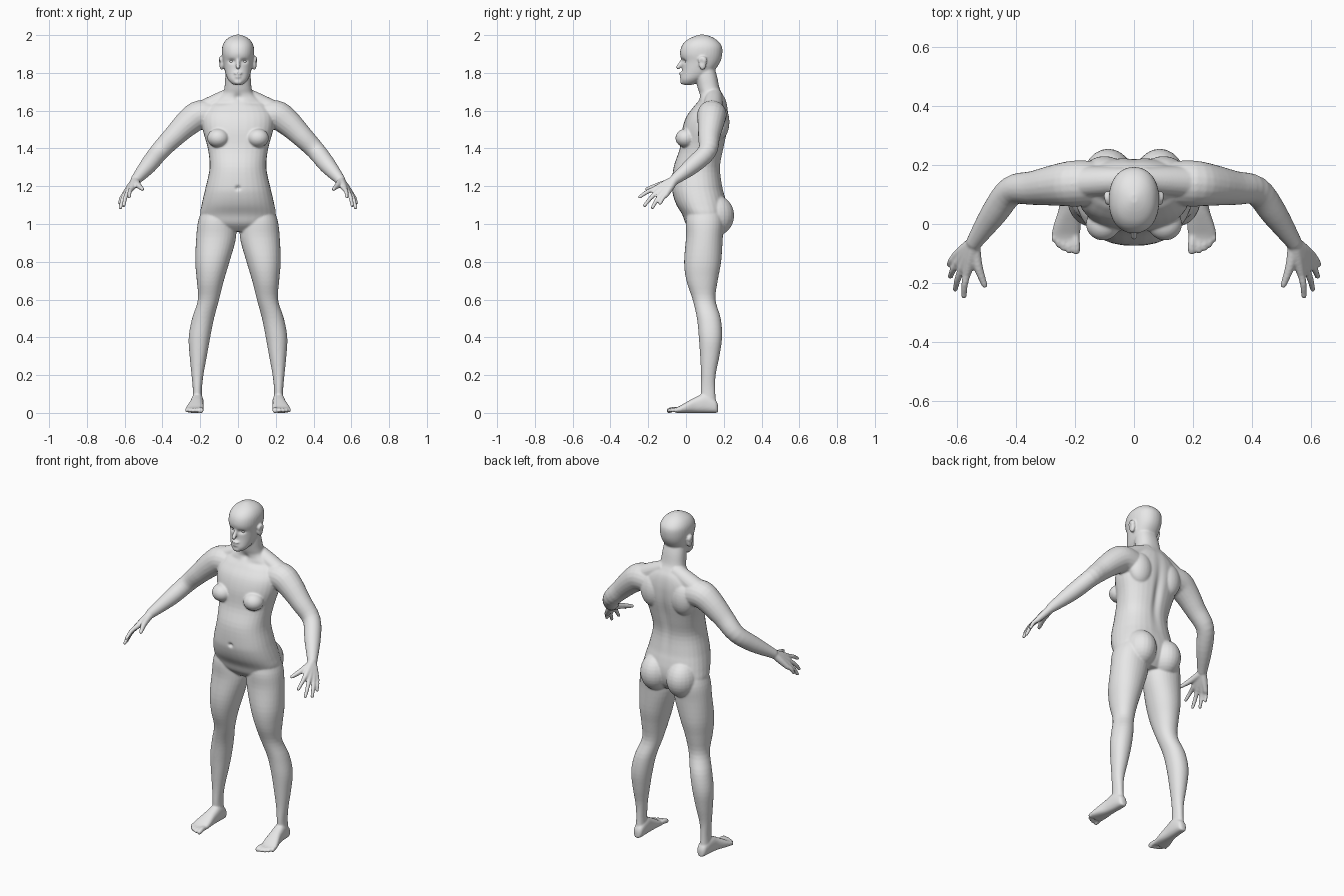
import bpy, bmesh, math
from mathutils import Vector, Matrix

skin = bpy.data.materials.new("plain_grey")
skin.diffuse_color = (0.8, 0.8, 0.8, 1)
bm = bmesh.new()


def smooth(rows, n=4):
    """Catmull-Rom interpolation through a list of tuples."""
    out = []
    for i in range(len(rows) - 1):
        p0, p1, p2, p3 = (rows[max(0, min(len(rows) - 1, i + k))] for k in (-1, 0, 1, 2))
        for j in range(n):
            t = j / n
            out.append(tuple(0.5 * (2 * b + (c - a) * t + (2 * a - 5 * b + 4 * c - d) * t * t
                                    + (3 * b - a - 3 * c + d) * t ** 3)
                             for a, b, c, d in zip(p0, p1, p2, p3)))
    return out + [rows[-1]]


def loft(rings, power=2.0, seg=32):
    """Closed skin over rings given as (centre, u, v)."""
    loops = []
    for c, u, v in rings:
        loop = []
        for k in range(seg):
            a = 2 * math.pi * k / seg
            ca, sa = math.cos(a), math.sin(a)
            e = 2 / power
            loop.append(bm.verts.new(c + u * math.copysign(abs(ca) ** e, ca)
                                     + v * math.copysign(abs(sa) ** e, sa)))
        loops.append(loop)
    for a, b in zip(loops, loops[1:]):
        for k in range(seg):
            n = (k + 1) % seg
            bm.faces.new((a[k], a[n], b[n], b[k]))
    bm.faces.new(loops[0])
    bm.faces.new(loops[-1])


def stack(rows, s=1, power=2.2):
    """Horizontal sections: z, x from, x to, y front, y back."""
    loft([(Vector((s * (a + b) / 2, (f + k) / 2, z)), Vector(((b - a) / 2, 0, 0)),
           Vector((0, (k - f) / 2, 0))) for z, a, b, f, k in smooth(rows)], power)


def blob(c, r, s=1):
    m = Matrix.Translation((s * c[0], c[1], c[2])) @ Matrix.Diagonal((*r, 1))
    bmesh.ops.create_uvsphere(bm, u_segments=24, v_segments=16, radius=1, matrix=m)


def tube(pts, s=1):
    """Round limb through x, y, z, radius with a rounded tip."""
    p = smooth(pts)
    c = [Vector((s * q[0], q[1], q[2])) for q in p]
    rings = []
    for i, q in enumerate(p):
        t = (c[min(i + 1, len(c) - 1)] - c[max(i - 1, 0)]).normalized()
        u = t.cross(Vector((0, 0, 1))).normalized()
        rings.append((c[i], u * q[3], t.cross(u) * q[3]))
    loft(rings, seg=20)
    e = pts[-1]
    blob(e[:3], (e[3],) * 3, s)


# torso and neck
torso = [(.96, .11, .04, .17), (1.0, .18, .0, .2), (1.05, .2, -.02, .215), (1.1, .193, -.05, .215),
         (1.15, .182, -.068, .205), (1.2, .17, -.074, .193), (1.3, .15, -.066, .182),
         (1.4, .16, -.033, .2), (1.5, .187, -.02, .22), (1.57, .19, .003, .224),
         (1.62, .165, .04, .22), (1.66, .12, .068, .21), (1.69, .083, .07, .193),
         (1.72, .072, .062, .178), (1.78, .067, .05, .165), (1.83, .06, .05, .15)]
stack([(z, -w, w, f, b) for z, w, f, b in torso], power=2.3)

# head
head = [(1.737, .022, -.015, .035), (1.745, .036, -.023, .055), (1.765, .053, -.028, .09),
        (1.79, .064, -.025, .13), (1.82, .072, -.021, .157), (1.86, .079, -.022, .182),
        (1.9, .085, -.032, .192), (1.94, .083, -.024, .19), (1.97, .068, .0, .168),
        (1.99, .043, .035, .137), (2.002, .012, .07, .1)]
stack([(z, -w, w, f, b) for z, w, f, b in head])

# nose, lips and chin
tube([(0, -.016, 1.88, .008), (0, -.026, 1.855, .01), (0, -.041, 1.83, .012)])
blob((0, -.025, 1.797), (.022, .012, .008))
blob((0, -.023, 1.779), (.019, .012, .008))
blob((0, -.018, 1.752), (.022, .013, .013))

leg = [(1.1, .04, .18, .02, .18), (1.02, .018, .21, .0, .2), (.93, .01, .221, .0, .195),
       (.8, .045, .226, -.01, .186), (.7, .075, .218, .002, .168), (.6, .1, .212, .035, .156),
       (.5, .127, .243, .058, .184), (.4, .147, .261, .068, .191), (.3, .165, .256, .075, .177),
       (.2, .183, .246, .08, .157), (.12, .191, .239, .078, .155), (.04, .188, .242, .08, .16)]
# foot sections: y, centre x, half width, top z
foot = [(.17, .213, .012, .04), (.155, .213, .027, .07), (.1, .215, .033, .1), (.05, .219, .036, .083),
        (.0, .226, .045, .056), (-.035, .231, .048, .036), (-.055, .23, .042, .028)]
toes = [(.196, -.09, .014), (.22, -.09, .0105), (.239, -.082, .01), (.256, -.07, .01), (.27, -.053, .01)]
# knuckle and tip of each finger
fingers = [((.565, -.165, 1.185), (.576, -.245, 1.143)), ((.582, -.15, 1.17), (.605, -.22, 1.097)),
           ((.596, -.13, 1.158), (.622, -.178, 1.086)), ((.604, -.108, 1.152), (.626, -.137, 1.11))]
wrist = Vector((.54, -.06, 1.235))

for s in (1, -1):
    # leg and foot
    stack(leg, s, 2.1)
    loft([(Vector((s * x, y, t / 2)), Vector((w, 0, 0)), Vector((0, 0, t / 2)))
          for y, x, w, t in smooth(foot)], 2.5)
    for x, y, r in toes:
        tube([(x * .8 + .045, -.02, .018, r), (x, y * .6 - .015, .018, r), (x, y, .012, r)], s)
    # buttock, breast and shoulder blade
    blob((.087, .15, 1.045), (.088, .105, .11), s)
    blob((.105, .0, 1.455), (.058, .056, .05), s)
    blob((.1, .17, 1.54), (.075, .06, .1), s)
    # neck slope, shoulder and arm
    tube([(.03, .148, 1.68, .045), (.1, .145, 1.645, .05), (.18, .14, 1.6, .056)], s)
    tube([(.12, .138, 1.57, .075), (.2, .137, 1.577, .078), (.26, .132, 1.54, .071),
          (.34, .122, 1.463, .058), (.415, .112, 1.385, .05), (.475, .035, 1.31, .045),
          (*wrist, .028)], s)
    # palm and fingers
    for k, t in fingers:
        k, t = Vector(k), Vector(t)
        tube([(*wrist, .022), (*wrist.lerp(k, .5), .02), (*k, .015)], s)
        tube([(*k, .0135), (*(k.lerp(t, .5) + Vector((.003, 0, .006))), .0115), (*t, .0095)], s)
    # thumb
    tube([(.54, -.08, 1.222, .02), (.528, -.145, 1.205, .016), (.506, -.207, 1.185, .0105)], s)
    # ear
    blob((.087, .088, 1.852), (.013, .021, .037), s)
    blob((.09, .088, 1.867), (.014, .024, .022), s)

bmesh.ops.recalc_face_normals(bm, faces=bm.faces)
raw = bpy.data.meshes.new("body_parts")
bm.to_mesh(raw)
bm.free()
body = bpy.data.objects.new("body", raw)
bpy.context.collection.objects.link(body)

# fuse the parts into one skin
fuse = body.modifiers.new("fuse", 'REMESH')
fuse.mode = 'VOXEL'
fuse.voxel_size = .0052
relax = body.modifiers.new("relax", 'SMOOTH')
relax.factor = .5
relax.iterations = 6
fused = bpy.data.meshes.new_from_object(body.evaluated_get(bpy.context.evaluated_depsgraph_get()))
body.modifiers.clear()
body.data = fused
bpy.data.meshes.remove(raw)

# soft dents: centre, reach, push
dents = [((0, -.07, 1.19), (.013, .04, .011), (0, .012, 0)),          # navel
         ((0, .2, 1.42), (.022, .05, .17), (0, -.013, 0)),            # spine
         ((0, .08, 1.67), (.02, .04, .02), (0, .01, 0))]              # throat notch
for s in (1, -1):
    dents += [((s * .033, -.015, 1.862), (.019, .03, .011), (0, .012, 0)),   # eye socket
              ((s * .104, .08, 1.856), (.008, .011, .02), (-s * .007, 0, 0)),  # ear hollow
              ((s * .1, .05, 1.645), (.06, .04, .014), (0, .008, -.004))]     # collar hollow
for v in fused.vertices:
    move = Vector()
    for c, r, push in dents:
        d = sum(((a - b) / q) ** 2 for a, b, q in zip(v.co, c, r))
        if d < 8:
            move += Vector(push) * math.exp(-d)
    v.co += move
fused.materials.clear()
fused.materials.append(skin)
fused.polygons.foreach_set("use_smooth", [True] * len(fused.polygons))

# eyes
for name, s in (("left_eye", 1), ("right_eye", -1)):
    bpy.ops.mesh.primitive_uv_sphere_add(segments=24, ring_count=16, radius=.0135,
                                         location=(s * .033, .007, 1.861))
    eye = bpy.context.object
    eye.name = name
    eye.data.materials.append(skin)
    bpy.ops.object.shade_smooth()
